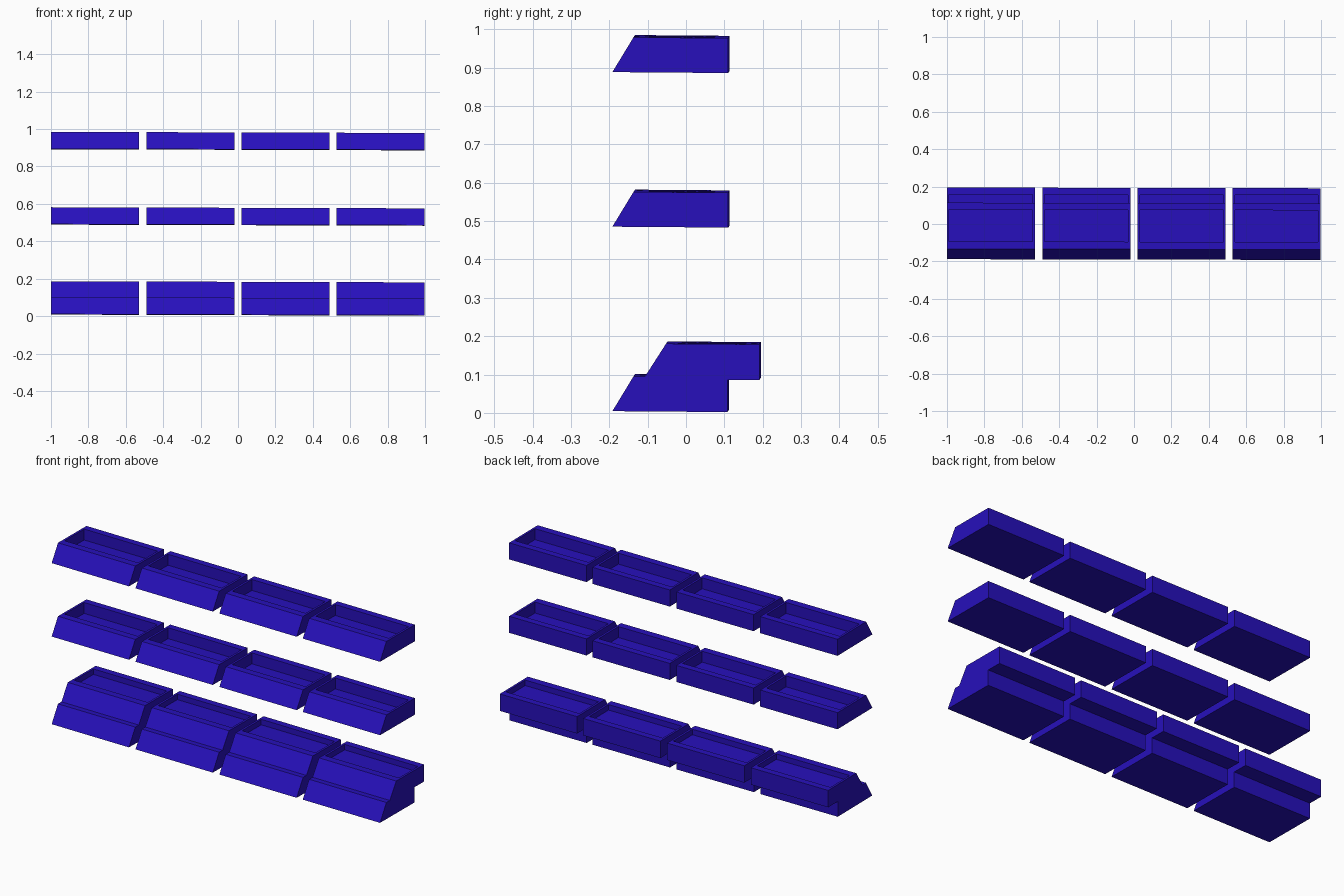
import bpy, bmesh

if "Cube" in bpy.data.objects:
    bpy.data.objects.remove(bpy.data.objects["Cube"])

blue = bpy.data.materials.new("deep_blue")
blue.diffuse_color = (0.02, 0.005, 0.5, 1)
blue.use_nodes = True
blue.node_tree.nodes["Principled BSDF"].inputs["Base Color"].default_value = blue.diffuse_color

WIDTH = 0.47
STARTS = [-1.0, -0.49, 0.02, 0.527]
RIM_X, RIM_FRONT, RIM_BACK = 0.012, 0.04, 0.037


def make_bin(name, x0, z0, profile, depth):
    """Prism along x from a (y, z) profile; its first two points are the
    front and back of the top, which gets a rimmed recess."""
    x1 = x0 + WIDTH
    bm = bmesh.new()

    def vert(x, y, z):
        # the rows lean very slightly
        return bm.verts.new((x, y - 0.002 * x, z0 + z - 0.003 * x - 0.008 * y))

    left = [vert(x0, y, z) for y, z in profile]
    right = [vert(x1, y, z) for y, z in profile]
    n = len(profile)
    bm.faces.new(left)
    bm.faces.new(right[::-1])
    for i in range(1, n):
        j = (i + 1) % n
        bm.faces.new((left[i], right[i], right[j], left[j]))

    # rim, recess walls and floor
    (yf, zt), (yb, _) = profile[:2]
    corners = [(x0 + RIM_X, yf + RIM_FRONT), (x1 - RIM_X, yf + RIM_FRONT),
               (x1 - RIM_X, yb - RIM_BACK), (x0 + RIM_X, yb - RIM_BACK)]
    outer = [left[0], right[0], right[1], left[1]]
    lip = [vert(x, y, zt) for x, y in corners]
    low = [vert(x, y, zt - depth) for x, y in corners]
    for a, b in ((outer, lip), (lip, low)):
        for i in range(4):
            j = (i + 1) % 4
            bm.faces.new((a[i], a[j], b[j], b[i]))
    bm.faces.new(low)
    bmesh.ops.recalc_face_normals(bm, faces=bm.faces)

    mesh = bpy.data.meshes.new(name)
    bm.to_mesh(mesh)
    bm.free()
    mesh.materials.append(blue)
    obj = bpy.data.objects.new(name, mesh)
    bpy.context.collection.objects.link(obj)


# single shelf bin with sloped front
TRAY = [(-0.135, 0.091), (0.112, 0.091), (0.112, 0.0), (-0.19, 0.0)]
# two stepped bins, the upper set back
STACK = [(-0.05, 0.177), (0.193, 0.177), (0.193, 0.084), (0.11, 0.084),
         (0.11, 0.0), (-0.19, 0.0), (-0.135, 0.091), (-0.105, 0.091)]

for k, x in enumerate(STARTS, 1):
    make_bin(f"top_shelf_bin_{k}", x, 0.89, TRAY, 0.06)
    make_bin(f"middle_shelf_bin_{k}", x, 0.487, TRAY, 0.06)
    make_bin(f"base_stepped_bin_{k}", x, 0.006, STACK, 0.03)
